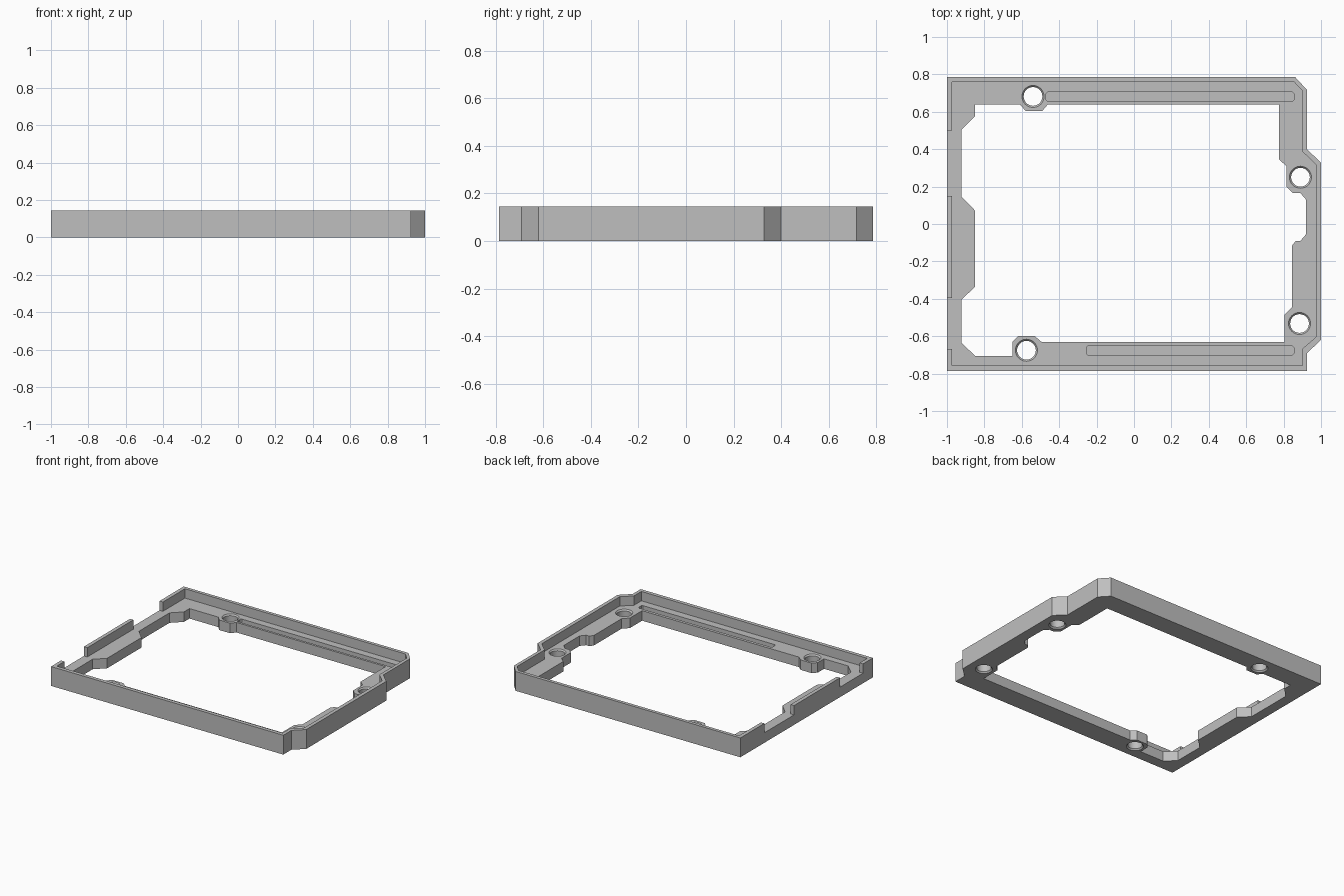
import bpy
import bmesh
import math

cube = bpy.data.objects.get("Cube")
if cube:
    bpy.data.objects.remove(cube, do_unlink=True)

HEIGHT, FLOOR, GROOVE = 0.145, 0.075, 0.045

grey = bpy.data.materials.new("light grey plastic")
grey.use_nodes = True
grey.diffuse_color = (0.52, 0.52, 0.52, 1)
grey.node_tree.nodes["Principled BSDF"].inputs["Base Color"].default_value = (0.52, 0.52, 0.52, 1)


def loft(name, layers):
    """Solid from stacked outlines, each given as (points, z)."""
    bm = bmesh.new()
    rings = [[bm.verts.new((x, y, z)) for x, y in pts] for pts, z in layers]
    bm.faces.new(rings[0])
    bm.faces.new(rings[-1])
    n = len(rings[0])
    for low, high in zip(rings, rings[1:]):
        for i in range(n):
            j = (i + 1) % n
            bm.faces.new((low[i], low[j], high[j], high[i]))
    bmesh.ops.recalc_face_normals(bm, faces=bm.faces)
    mesh = bpy.data.meshes.new(name)
    bm.to_mesh(mesh)
    bm.free()
    mesh.materials.append(grey)
    obj = bpy.data.objects.new(name, mesh)
    bpy.context.collection.objects.link(obj)
    return obj


def cut(target, name, layers):
    """Subtract a solid from the target and discard the cutter."""
    cutter = loft(name, layers)
    cutter.hide_render = True
    mod = target.modifiers.new(name, "BOOLEAN")
    mod.operation, mod.solver, mod.object = "DIFFERENCE", "EXACT", cutter
    bpy.context.view_layer.objects.active = target
    bpy.ops.object.modifier_apply(modifier=mod.name)
    bpy.data.objects.remove(cutter, do_unlink=True)


def circle(x, y, r, n=32):
    return [(x + r * math.cos(math.tau * i / n), y + r * math.sin(math.tau * i / n))
            for i in range(n)]


# Outer body with the chamfered bulge on the left side
outer = [(-1, -.785), (.925, -.785), (.925, -.69), (1, -.62), (1, .327),
         (.925, .4), (.925, .717), (.862, .785), (-1, .785)]
frame = loft("bumper_frame", [(outer, 0), (outer, HEIGHT)])

# Recess for the board, reaching through the right wall at two connector gaps
recess = [(-.972, -.757), (.9, -.757), (.9, -.667), (.972, -.605), (.972, .318),
          (.9, .388), (.9, .712), (.855, .76), (-.972, .76)]
for high, low in ((.5, .15), (-.395, -.667)):
    recess += [(-.972, high), (-1.05, high), (-1.05, low), (-.972, low)]
cut(frame, "board_recess", [(recess, FLOOR), (recess, HEIGHT + .1)])

# Central opening, leaving the support tabs and screw bosses
opening = [(-.85, .64), (-.85, .575), (-.922, .505), (-.922, .145), (-.85, .072),
           (-.85, -.335), (-.922, -.405), (-.922, -.635), (-.85, -.705),
           (-.65, -.705), (-.65, -.63), (-.62, -.6), (-.53, -.6), (-.495, -.63),
           (.805, -.63), (.805, -.485), (.845, -.445), (.845, -.115),
           (.865, -.09), (.89, -.09), (.92, -.055), (.92, .13), (.89, .165),
           (.85, .165), (.815, .2), (.815, .31), (.775, .345), (.775, .64),
           (-.46, .64), (-.49, .605), (-.58, .605), (-.61, .64)]
cut(frame, "central_opening", [(opening, -.1), (opening, HEIGHT + .1)])

# Pin grooves along the back and front
for x0, y0, y1 in ((-.47, .657, .705), (-.255, -.7, -.652)):
    c, x1 = .008, .855
    groove = [(x0 + c, y0), (x1 - c, y0), (x1, y0 + c), (x1, y1 - c),
              (x1 - c, y1), (x0 + c, y1), (x0, y1 - c), (x0, y0 + c)]
    cut(frame, "pin_groove", [(groove, GROOVE), (groove, HEIGHT)])

# Screw holes, slightly countersunk at both ends
for x, y in ((-.54, .682), (.89, .25), (.885, -.532), (-.575, -.675)):
    profile = ((.068, -.01), (.05, .01), (.05, FLOOR - .01), (.068, FLOOR + .01))
    cut(frame, "screw_hole", [(circle(x, y, r), z) for r, z in profile])

# Smooth the hole walls, keep every other edge sharp
frame.select_set(True)
bpy.context.view_layer.objects.active = frame
bpy.ops.object.shade_smooth_by_angle(angle=math.radians(25))
